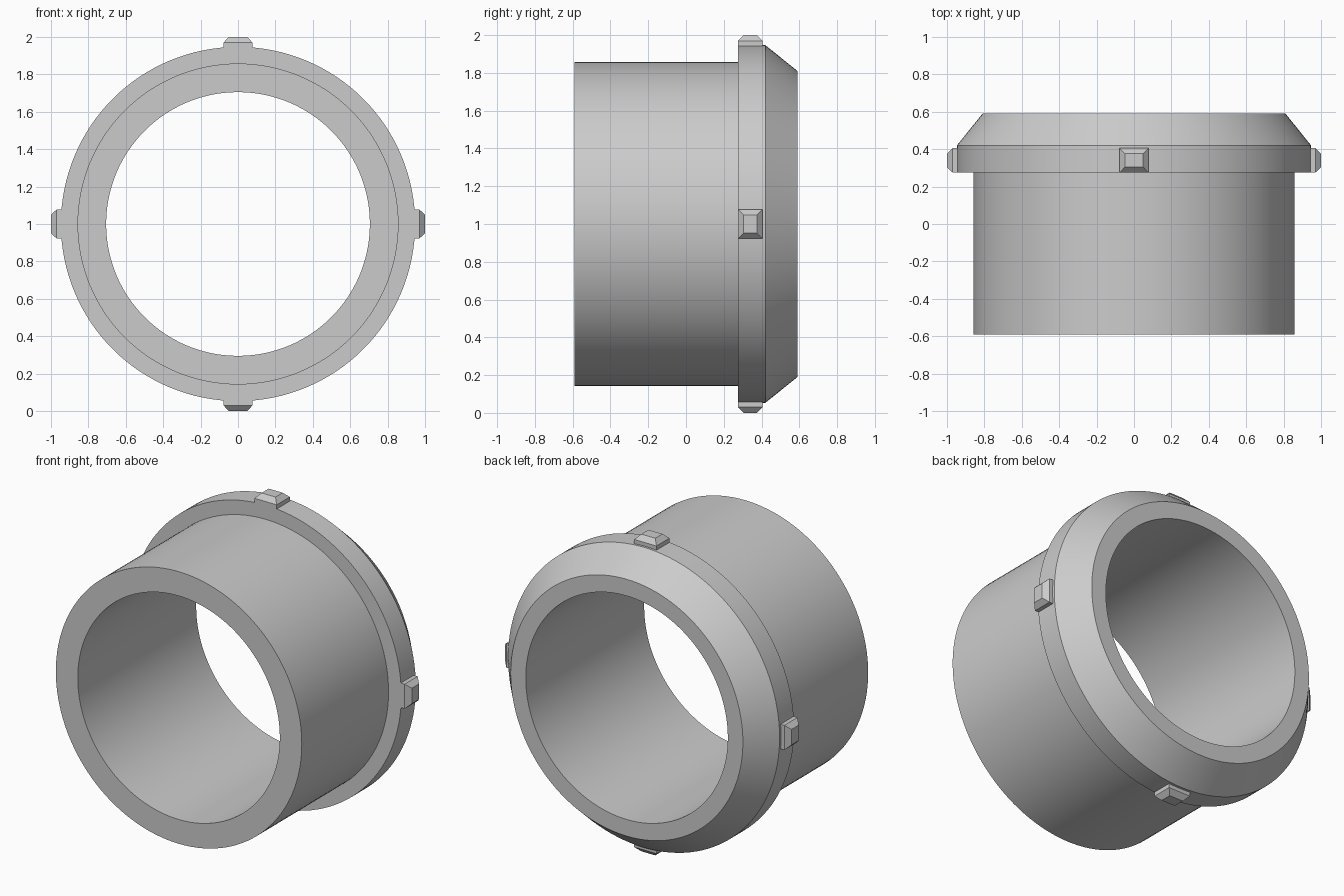
import bpy, bmesh, math
from mathutils import Matrix, Vector

cube = bpy.data.objects.get("Cube")
if cube:
    bpy.data.objects.remove(cube, do_unlink=True)

SEGMENTS = 128
CENTRE = Vector((0, 0, 1))

grey = bpy.data.materials.new("plain_grey")
grey.use_nodes = True
colour = (0.6, 0.6, 0.6, 1)
grey.diffuse_color = colour
grey.node_tree.nodes["Principled BSDF"].inputs["Base Color"].default_value = colour


def make_object(name, bm):
    bmesh.ops.recalc_face_normals(bm, faces=bm.faces)
    mesh = bpy.data.meshes.new(name)
    bm.to_mesh(mesh)
    bm.free()
    mesh.materials.append(grey)
    obj = bpy.data.objects.new(name, mesh)
    obj.location = CENTRE
    bpy.context.collection.objects.link(obj)
    return obj


# Sleeve, collar and bevelled lip: one closed (radius, y) profile spun around y
profile = [(0.705, -0.59), (0.858, -0.59), (0.858, 0.275),
           (0.947, 0.275), (0.947, 0.42), (0.81, 0.59), (0.705, 0.59)]
bm = bmesh.new()
points = [bm.verts.new((r, y, 0)) for r, y in profile]
edges = [bm.edges.new((a, b)) for a, b in zip(points, points[1:] + points[:1])]
bmesh.ops.spin(bm, geom=points + edges, cent=(0, 0, 0), axis=(0, 1, 0),
               angle=math.tau, steps=SEGMENTS, use_merge=True)
bmesh.ops.remove_doubles(bm, verts=bm.verts, dist=0.0001)
ring = make_object("flanged_ring", bm)
bpy.context.view_layer.objects.active = ring
ring.select_set(True)
bpy.ops.object.shade_smooth_by_angle(angle=math.radians(25))
ring.select_set(False)


# Chamfered lugs on the collar, one every quarter turn
def make_lug(name, angle):
    bm = bmesh.new()
    bmesh.ops.create_cube(bm, size=1, matrix=Matrix.Translation((0, 0.34, 0.95))
                          @ Matrix.Diagonal((0.155, 0.13, 0.04, 1)))
    top = max(bm.faces, key=lambda f: f.calc_center_median().z)
    cap = bmesh.ops.extrude_discrete_faces(bm, faces=[top])["faces"][0]
    for v in cap.verts:
        v.co = (v.co.x * 0.63, 0.34 + (v.co.y - 0.34) * 0.55, 1.0)
    bmesh.ops.rotate(bm, verts=bm.verts, cent=(0, 0, 0),
                     matrix=Matrix.Rotation(angle, 3, 'Y'))
    return make_object(name, bm)


for i, side in enumerate(("top", "left", "bottom", "right")):
    make_lug(side + "_lug", i * math.pi / 2)
